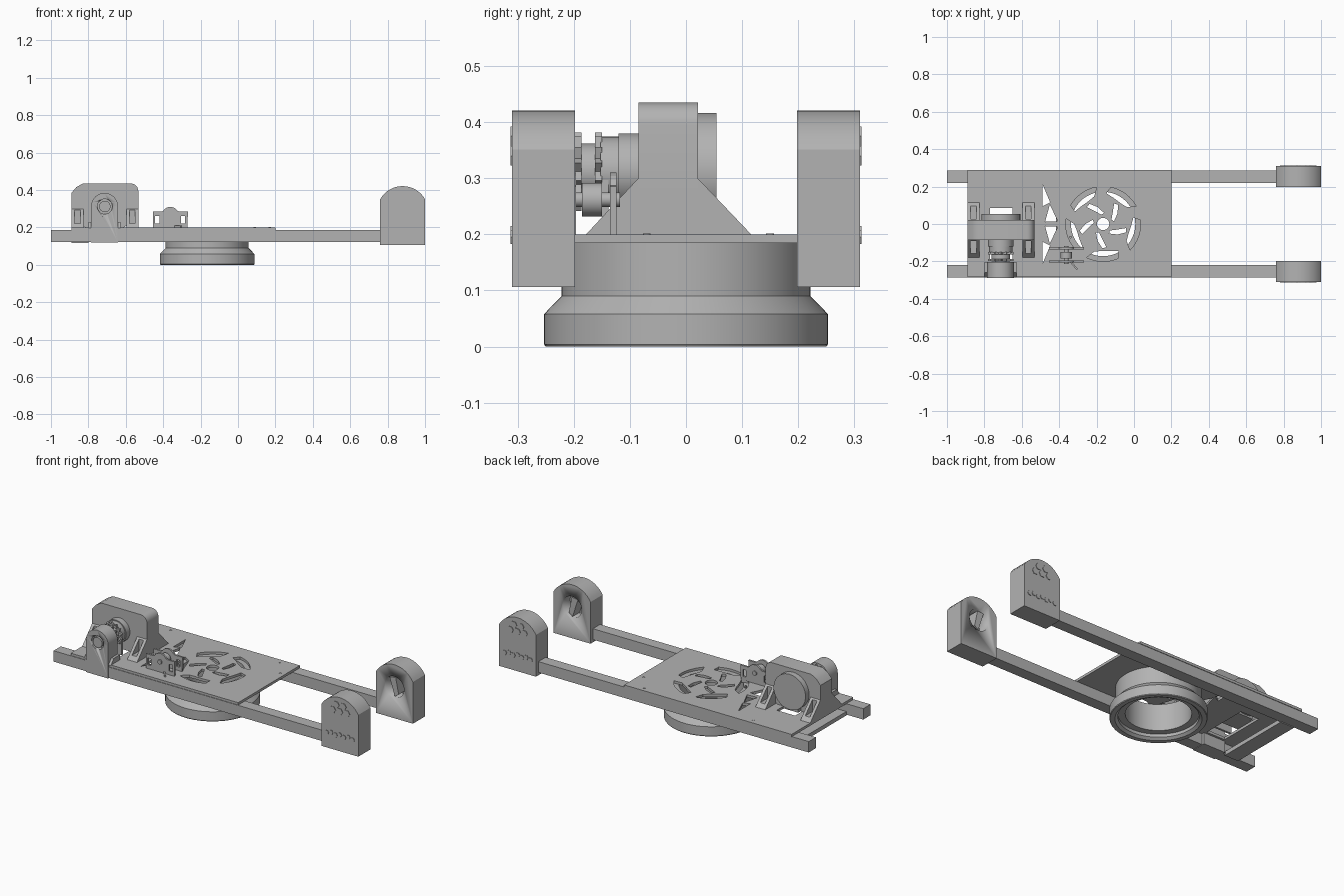
import bpy, bmesh, math
from math import sin, cos, pi, radians
from mathutils import Matrix, Vector

cube = bpy.data.objects.get("Cube")
if cube:
    bpy.data.objects.remove(cube)

GREY = (0.45, 0.45, 0.45, 1)
mat = bpy.data.materials.new("machined grey")
mat.use_nodes = True
mat.diffuse_color = GREY
mat.node_tree.nodes["Principled BSDF"].inputs["Base Color"].default_value = GREY


def finish(name, bm, smooth=False):
    bmesh.ops.recalc_face_normals(bm, faces=bm.faces)
    me = bpy.data.meshes.new(name)
    bm.to_mesh(me)
    bm.free()
    me.materials.append(mat)
    ob = bpy.data.objects.new(name, me)
    bpy.context.collection.objects.link(ob)
    if smooth:
        bpy.ops.object.select_all(action="DESELECT")
        ob.select_set(True)
        bpy.context.view_layer.objects.active = ob
        bpy.ops.object.shade_smooth_by_angle(angle=radians(30))
    return ob


def prism(name, pts, lo, hi, axis="z", smooth=False):
    """Extrude a 2D outline from lo to hi along an axis."""
    place = {"x": lambda a, b, t: (t, a, b), "y": lambda a, b, t: (a, t, b),
             "z": lambda a, b, t: (a, b, t)}[axis]
    bm = bmesh.new()
    low = [bm.verts.new(place(a, b, lo)) for a, b in pts]
    top = [bm.verts.new(place(a, b, hi)) for a, b in pts]
    bm.faces.new(low)
    bm.faces.new(top[::-1])
    for i in range(len(pts)):
        j = (i + 1) % len(pts)
        bm.faces.new((low[i], low[j], top[j], top[i]))
    return finish(name, bm, smooth)


def box(name, x0, x1, y0, y1, z0, z1):
    return prism(name, [(x0, y0), (x1, y0), (x1, y1), (x0, y1)], z0, z1)


def arc(cx, cy, r, a0, a1, n):
    return [(cx + r * cos(radians(a0 + (a1 - a0) * i / n)),
             cy + r * sin(radians(a0 + (a1 - a0) * i / n))) for i in range(n + 1)]


def disc(name, cx, cz, r, y0, y1, n=40):
    return prism(name, arc(cx, cz, r, 0, 360, n)[:-1], y0, y1, "y", True)


def lathe(name, profile, centre, n=64, axis="z"):
    """Spin a closed (radius, height) profile."""
    bm = bmesh.new()
    rings = []
    for i in range(n):
        a = 2 * pi * i / n
        rings.append([bm.verts.new((r * cos(a), r * sin(a), h)) for r, h in profile])
    for i in range(n):
        p, q = rings[i], rings[(i + 1) % n]
        for k in range(len(profile)):
            m = (k + 1) % len(profile)
            bm.faces.new((p[k], q[k], q[m], p[m]))
    if axis == "y":
        bm.transform(Matrix.Rotation(-pi / 2, 4, "X"))
    bm.transform(Matrix.Translation(Vector(centre)))
    return finish(name, bm, True)


def cut(ob, cutters):
    """Subtract the cutters, bake the result and drop the helpers."""
    for c in cutters:
        c.hide_render = True
        mod = ob.modifiers.new("cut", "BOOLEAN")
        mod.operation, mod.solver, mod.object = "DIFFERENCE", "EXACT", c
        bpy.context.view_layer.update()
        dg = bpy.context.evaluated_depsgraph_get()
        me = bpy.data.meshes.new_from_object(ob.evaluated_get(dg))
        ob.modifiers.clear()
        ob.data = me
        bpy.data.objects.remove(c)
    return ob


# Rails and rail-end blocks
for side, s in (("left", 1), ("right", -1)):
    name = "rear" if s > 0 else "front"
    box(name + "_rail", -1, 0.8, *sorted((s * 0.22, s * 0.287)), 0.122, 0.186)
    tilt = math.degrees(math.asin(0.12 / 0.138))
    outline = [(0.76, 0.106), (1.0, 0.106)] + arc(0.88, 0.283, 0.138, 90 - tilt, 90 + tilt, 16)
    y0, y1 = sorted((s * 0.198, s * 0.31))
    block = prism(name + "_end_block", outline, y0, y1, "y", True)
    inner, outer = s * 0.198, s * 0.31
    cut(block, [disc("pocket", 0.88, 0.29, 0.062, *sorted((inner - s * 0.02, inner + s * 0.07)))])
    # Leaf-shaped web left standing in the pocket
    prism(name + "_pocket_web", [(0.845, 0.34), (0.885, 0.345), (0.905, 0.25), (0.88, 0.232)],
          *sorted((inner + s * 0.004, inner + s * 0.07)), "y")
    # Raised honeycomb cells and scalloped strip on the outer face
    cells = [(0.88 + (c - (n - 1) / 2) * 0.046, z) for z, n in ((0.375, 2), (0.34, 3)) for c in range(n)]
    cells += [(0.795 + i * 0.028, 0.195 + 0.008 * (i % 2)) for i in range(7)]
    for i, (x, z) in enumerate(cells):
        r = 0.02 if i < 5 else 0.014
        prism(f"{name}_relief_{i}", arc(x, z, r, 0, 360, 6)[:-1],
              *sorted((outer - s * 0.002, outer + s * 0.003)), "y")

# Deck plate with pinwheel, truss and drive openings
CX = -0.165
deck = box("deck_plate", -0.89, 0.2, -0.284, 0.29, 0.185, 0.2)
holes = [prism("hub_hole", arc(CX, 0, 0.033, 0, 360, 24)[:-1], 0.1, 0.3)]
for k in range(5):
    a = 100 + 72 * k
    blade = arc(CX, 0, 0.2, a, a + 50, 8) + [(CX + r * cos(radians(a + d)), r * sin(radians(a + d)))
             for r, d in ((0.165, 56), (0.15, 40), (0.145, 22), (0.155, 8))]
    holes.append(prism("blade", blade, 0.1, 0.3))
    slit = [(CX + r * cos(radians(a + d)), r * sin(radians(a + d)))
            for r, d in ((0.05, 0), (0.08, 22), (0.125, 34), (0.13, 24), (0.095, 8), (0.06, -14))]
    holes.append(prism("slit", slit, 0.1, 0.3))
for s in (1, -1):
    holes.append(prism("truss", [(-0.488, s * 0.21), (-0.448, s * 0.115), (-0.488, s * 0.095)], 0.1, 0.3))
    holes.append(prism("truss", [(-0.45, s * 0.105), (-0.408, s * 0.015), (-0.475, s * 0.012)], 0.1, 0.3))
holes.append(box("drive_slot", -0.77, -0.65, -0.19, 0.085, 0.1, 0.3))
cut(deck, holes)
for i, (x, y) in enumerate(((-0.62, 0.26), (0.09, 0.26), (0.17, 0.15), (-0.34, -0.07))):
    lathe(f"deck_screw_{i}", [(0.001, 0.19), (0.007, 0.19), (0.007, 0.202), (0.001, 0.202)], (x, y, 0), 12)

# Round base ring with stepped mouth
lathe("base_ring", [(0.25, 0), (0.253, 0.004), (0.253, 0.058), (0.222, 0.09), (0.222, 0.186),
                    (0.172, 0.186), (0.172, 0.03), (0.21, 0.03), (0.21, 0.012), (0.225, 0)], (CX, 0, 0))

# Cross tie under the deck end
box("cross_tie", -0.89, -0.8, -0.225, 0.225, 0.117, 0.14)

# Drive housing with rounded shoulders
MX, MZ = -0.712, 0.312
shell = ([(-0.61, 0.2), (-0.565, 0.23), (-0.533, 0.28)] + arc(-0.573, 0.395, 0.04, 0, 90, 6)
         + [(-0.83, 0.435), (-0.865, 0.415), (-0.89, 0.385), (-0.89, 0.28), (-0.86, 0.23), (-0.815, 0.2)])
prism("drive_housing", shell, -0.085, 0.021, "y", True)
disc("rear_motor_cap", MX, MZ, 0.104, 0.02, 0.054)
prism("cap_flange", [(MX - 0.05, 0.2), (MX + 0.05, 0.2), (MX + 0.05, 0.29), (MX - 0.05, 0.29)], 0.02, 0.045, "y")

# Sloped gussets with windows on both sides of the housing
for i, x in enumerate((-0.89, -0.597)):
    g = prism(f"gusset_{i}", [(-0.18, 0.198), (0.118, 0.198), (0.021, 0.3), (-0.085, 0.3)], x, x + 0.064, "x")
    windows = [box("window", x + 0.017, x + 0.047, *sorted((s * 0.068 - 0.032 + d, s * 0.068 - 0.032 + s * 0.09)),
                   0.222, 0.4) for s, d in ((1, -0.008), (-1, 0.008))]
    cut(g, windows)

# Gearbox, collar and toothed pulley on the drive shaft
disc("gearbox", MX, MZ, 0.068, -0.12, -0.08)
disc("gearbox_collar", MX, MZ, 0.062, -0.152, -0.118)
disc("drive_shaft", MX, MZ, 0.03, -0.29, -0.15, 24)
disc("pulley_core", MX, MZ, 0.05, -0.2, -0.15)
for k, y in enumerate((-0.192, -0.156)):
    star = [(MX + r * cos(pi * i / 14), MZ + r * sin(pi * i / 14))
            for i in range(28) for r in [0.07 if i % 2 else 0.054]]
    prism(f"pulley_teeth_{k}", star, y - 0.006, y + 0.006, "y")
box("gearbox_foot", MX - 0.06, MX + 0.06, -0.15, -0.138, 0.2, 0.31)

# Front bearing stand clamped round the rail
stand = [(-0.785, 0.119), (-0.642, 0.119), (-0.642, 0.31)] + arc(MX - 0.0015, 0.313, 0.0715, 0, 180, 20)
stand_ob = prism("bearing_stand", stand, -0.29, -0.203, "y", True)
cut(stand_ob, [disc("bearing_bore", MX, MZ, 0.04, -0.32, -0.26)])
prism("stand_flare", [(-0.287, 0.198), (-0.203, 0.198), (-0.203, 0.23), (-0.26, 0.23)], -0.8, -0.627, "x")

# Small idler: two slotted side plates, a spindle and a roller
IX = -0.362
side = ([(-0.455, 0.2), (-0.27, 0.2), (-0.268, 0.285), (-0.31, 0.285)]
        + arc(IX, 0.265, 0.045, 30, 150, 8) + [(-0.41, 0.285), (-0.455, 0.285)])
for i, y in enumerate((-0.207, -0.135)):
    p = prism(f"idler_plate_{i}", side, y, y + 0.011, "y")
    cut(p, [box("slot", x, x + 0.022, y - 0.02, y + 0.03, 0.222, 0.262) for x in (-0.443, -0.305)])
disc("idler_spindle", IX, 0.262, 0.013, -0.215, -0.118, 20)
disc("idler_roller", IX, 0.262, 0.03, -0.185, -0.15, 28)
prism("idler_arm", [(-0.34, -0.207), (-0.328, -0.207), (-0.3, -0.24), (-0.308, -0.245)], 0.2, 0.21)
